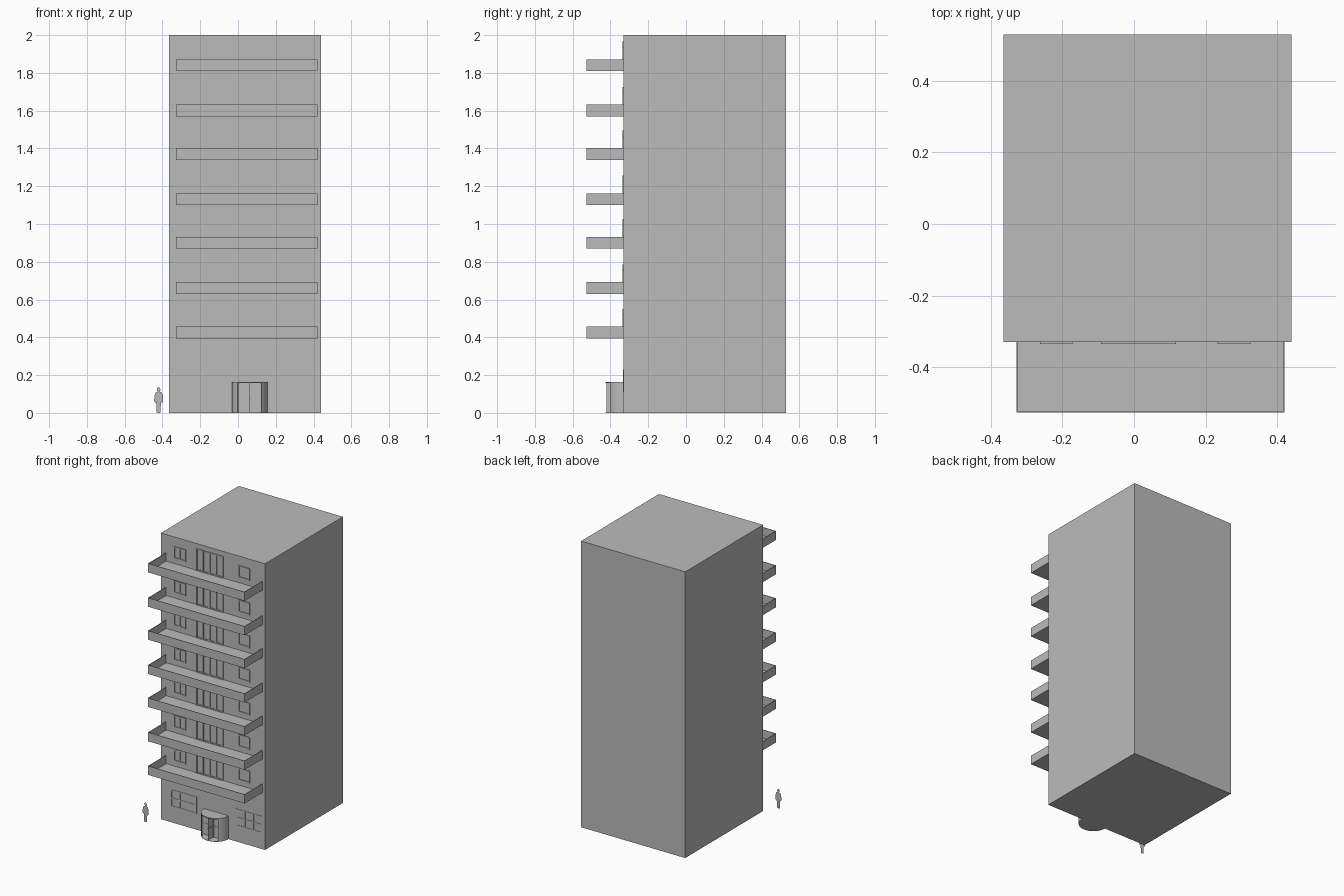
import bpy, bmesh, math
from mathutils import Vector

cube = bpy.data.objects.get("Cube")
if cube:
    bpy.data.objects.remove(cube, do_unlink=True)

grey = bpy.data.materials.new("plain grey")
grey.use_nodes = True
tone = (0.5, 0.5, 0.5, 1)
grey.diffuse_color = tone
grey.node_tree.nodes["Principled BSDF"].inputs["Base Color"].default_value = tone


def finish(name, bm):
    mesh = bpy.data.meshes.new(name)
    bm.to_mesh(mesh)
    bm.free()
    mesh.materials.append(grey)
    obj = bpy.data.objects.new(name, mesh)
    bpy.context.collection.objects.link(obj)
    return obj


def add_box(bm, x0, x1, y0, y1, z0, z1):
    verts = bmesh.ops.create_cube(bm, size=1)["verts"]
    size = Vector((x1 - x0, y1 - y0, z1 - z0))
    mid = Vector((x0 + x1, y0 + y1, z0 + z1)) / 2
    for v in verts:
        v.co = v.co * size + mid
    return verts


def add_frame(bm, x0, x1, z0, z1, columns, rows, depth, bar=0.008):
    """Rectangular frame on the facade, divided by mullions and transoms."""
    y0, y1 = WALL - depth, WALL + 0.002
    for i in range(columns + 1):
        x = x0 + (x1 - x0 - bar) * i / columns
        add_box(bm, x, x + bar, y0, y1, z0, z1)
    for i in range(rows + 1):
        z = z0 + (z1 - z0 - bar) * i / rows
        add_box(bm, x0, x1, y0 + 0.0005, y1, z, z + bar)


def add_prism(bm, points, z0, z1):
    """Vertical prism over a plan outline."""
    face = bm.faces.new([bm.verts.new((x, y, z0)) for x, y in points])
    top = bmesh.ops.extrude_face_region(bm, geom=[face])["geom"]
    for v in top:
        if isinstance(v, bmesh.types.BMVert):
            v.co.z = z1
    bmesh.ops.recalc_face_normals(bm, faces=bm.faces)


WALL = -0.33
FLOORS = [0.395, 0.63, 0.87, 1.10, 1.34, 1.57, 1.81]

# Main block
bm = bmesh.new()
add_box(bm, -0.365, 0.44, WALL, 0.53, 0, 2)
finish("building_block", bm)

# Balconies with doors and windows on each upper floor
for n, z in enumerate(FLOORS, 1):
    bm = bmesh.new()
    left, right, front, t = -0.328, 0.42, -0.527, 0.004
    add_box(bm, left, right, front, WALL, z, z + t)
    add_box(bm, left, right, front, front + t, z, z + 0.062)
    add_box(bm, left, left + t, front, WALL, z, z + 0.062)
    add_box(bm, right - t, right, front, WALL, z, z + 0.062)
    finish(f"balcony_{n}", bm)

    bm = bmesh.new()
    add_frame(bm, -0.092, 0.118, z + 0.004, z + 0.156, 4, 1, 0.006)
    finish(f"balcony_door_{n}", bm)

    bm = bmesh.new()
    add_frame(bm, -0.263, -0.172, z + 0.04, z + 0.125, 2, 1, 0.005)
    add_frame(bm, 0.233, 0.325, z + 0.04, z + 0.125, 1, 1, 0.005)
    finish(f"floor_windows_{n}", bm)

# Ground floor windows
bm = bmesh.new()
for x in (-0.288, 0.216):
    add_frame(bm, x, x + 0.202, 0.11, 0.23, 3, 2, 0.003)
finish("ground_windows", bm)

# Round entrance: curved side walls, half-disc roof and floor
CX, R, TOP = 0.062, 0.095, 0.163


def arc(radius, a0, a1, steps):
    angles = [math.radians(a0 + (a1 - a0) * i / steps) for i in range(steps + 1)]
    return [(CX + radius * math.cos(a), WALL + radius * math.sin(a)) for a in angles]


bm = bmesh.new()
for a0, a1 in ((180, 228), (312, 360)):
    add_prism(bm, arc(R, a0, a1, 10) + arc(R - 0.005, a1, a0, 10), 0, TOP)
add_prism(bm, arc(R, 180, 360, 32), TOP - 0.006, TOP)
add_prism(bm, arc(R, 180, 360, 32), 0, 0.002)
entrance = finish("round_entrance", bm)
entrance.select_set(True)
bpy.context.view_layer.objects.active = entrance
bpy.ops.object.shade_smooth_by_angle()

# Revolving door wings around a central post
bm = bmesh.new()
HUB = WALL - 0.03
add_box(bm, CX - 0.006, CX + 0.006, HUB - 0.006, HUB + 0.006, 0.002, TOP - 0.006)
for side in (-1, 1):
    x0, x1 = sorted((CX + side * 0.006, CX + side * 0.082))
    add_box(bm, x0, x1, HUB - 0.001, HUB + 0.001, 0.002, TOP - 0.006)
    add_box(bm, x0, x1, HUB - 0.003, HUB + 0.003, 0.076, 0.082)
add_box(bm, CX - 0.001, CX + 0.001, WALL - 0.09, HUB, 0.002, TOP - 0.006)
add_box(bm, CX - 0.003, CX + 0.003, WALL - 0.09, HUB, 0.076, 0.082)
finish("revolving_door", bm)

# Flat standing figure beside the building: half outline, mirrored
half = [(0.003, 0), (0.011, 0.002), (0.011, 0.035), (0.014, 0.06), (0.019, 0.052),
        (0.024, 0.065), (0.022, 0.09), (0.016, 0.108), (0.005, 0.112),
        (0.009, 0.12), (0.008, 0.131), (0.003, 0.135)]
outline = half + [(-x, z) for x, z in reversed(half)]
bm = bmesh.new()
bm.faces.new([bm.verts.new((-0.42 + x, -0.42, z)) for x, z in outline])
finish("standing_figure", bm)
